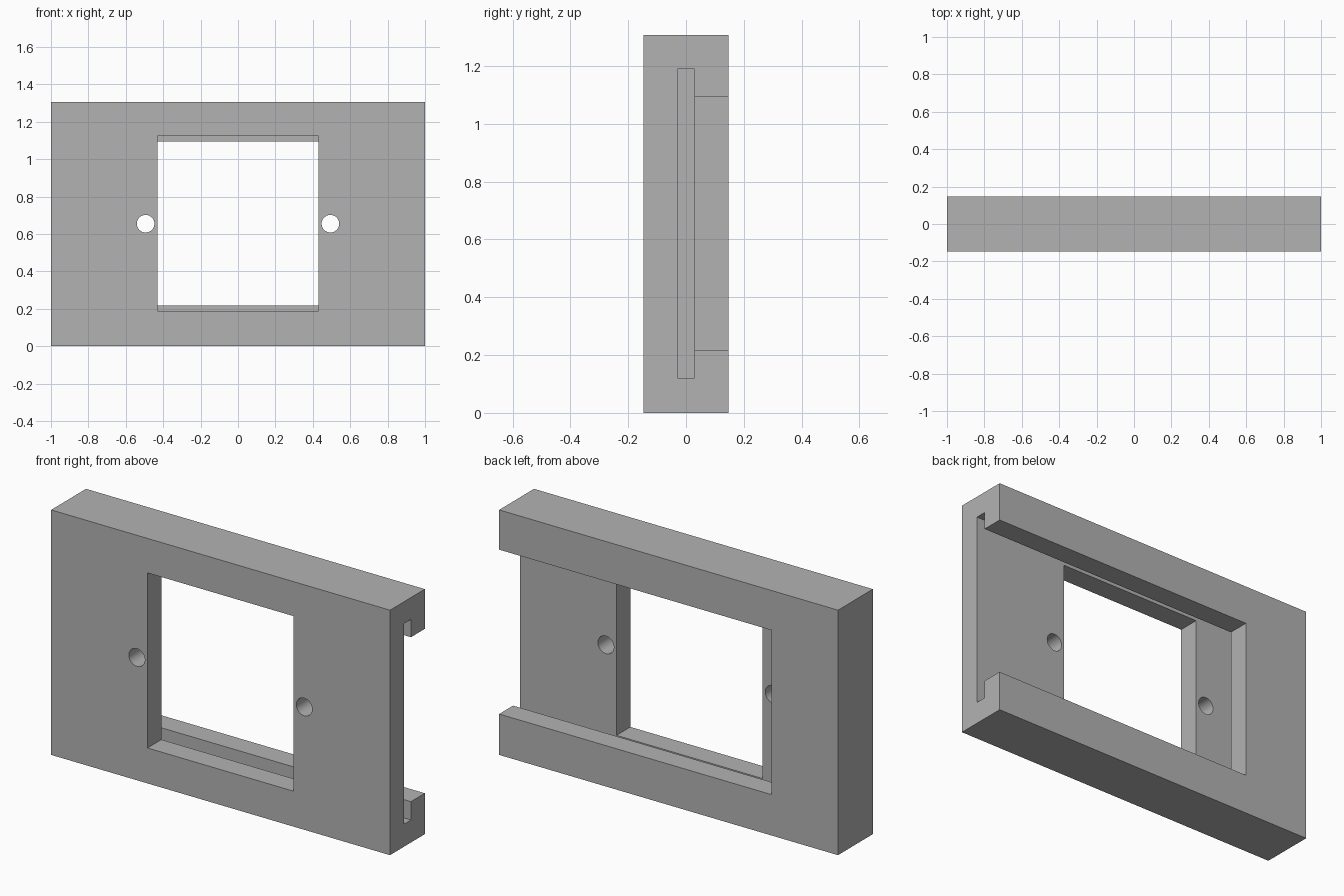
import bpy
import math

cube = bpy.data.objects.get("Cube")
if cube:
    bpy.data.objects.remove(cube, do_unlink=True)

grey = bpy.data.materials.new("plain grey")
grey.use_nodes = True
COLOUR = (0.45, 0.45, 0.45, 1)
grey.diffuse_color = COLOUR
for node in grey.node_tree.nodes:
    if node.type == 'BSDF_PRINCIPLED':
        node.inputs["Base Color"].default_value = COLOUR


def box(name, x, y, z):
    """Box from (low, high) ranges on each axis."""
    spans = (x, y, z)
    bpy.ops.mesh.primitive_cube_add(size=1, location=[(a + b) / 2 for a, b in spans])
    obj = bpy.context.object
    obj.name = name
    obj.scale = [b - a for a, b in spans]
    bpy.ops.object.transform_apply(location=True, rotation=True, scale=True)
    obj.data.materials.append(grey)
    return obj


def cut(target, cutter):
    """Subtract the cutter and discard it."""
    cutter.hide_render = True
    bpy.ops.object.select_all(action='DESELECT')
    bpy.context.view_layer.objects.active = target
    target.select_set(True)
    mod = target.modifiers.new("cut", 'BOOLEAN')
    mod.operation = 'DIFFERENCE'
    mod.solver = 'EXACT'
    mod.object = cutter
    bpy.ops.object.modifier_apply(modifier=mod.name)
    bpy.data.objects.remove(cutter, do_unlink=True)


DEPTH = 0.147   # half thickness of the body
SLOT = 0.03     # half thickness of the sliding slot
MID = 0.655     # height of the centre line

body = box("mount_plate", (-1, 1), (-DEPTH, DEPTH), (0, 1.307))

# Sliding slot, open at the left end and undercut on the other three sides
cut(body, box("slot_cutter", (-0.705, 1.2), (-SLOT, SLOT), (0.12, 1.19)))

# Rear opening between the retaining lips
cut(body, box("rear_cutter", (-0.607, 1.2), (0, 0.3), (0.218, 1.095)))

# Front window
cut(body, box("window_cutter", (-0.431, 0.431), (-0.3, 0), (0.189, 1.123)))

# Screw holes either side of the window
for side in (-1, 1):
    bpy.ops.mesh.primitive_cylinder_add(
        vertices=48, radius=0.047, depth=0.3,
        location=(side * 0.494, -0.15, MID),
        rotation=(math.pi / 2, 0, 0))
    hole = bpy.context.object
    hole.name = "screw_hole_cutter"
    hole.data.materials.append(grey)
    cut(body, hole)

bpy.ops.object.shade_smooth_by_angle(angle=math.radians(30))
